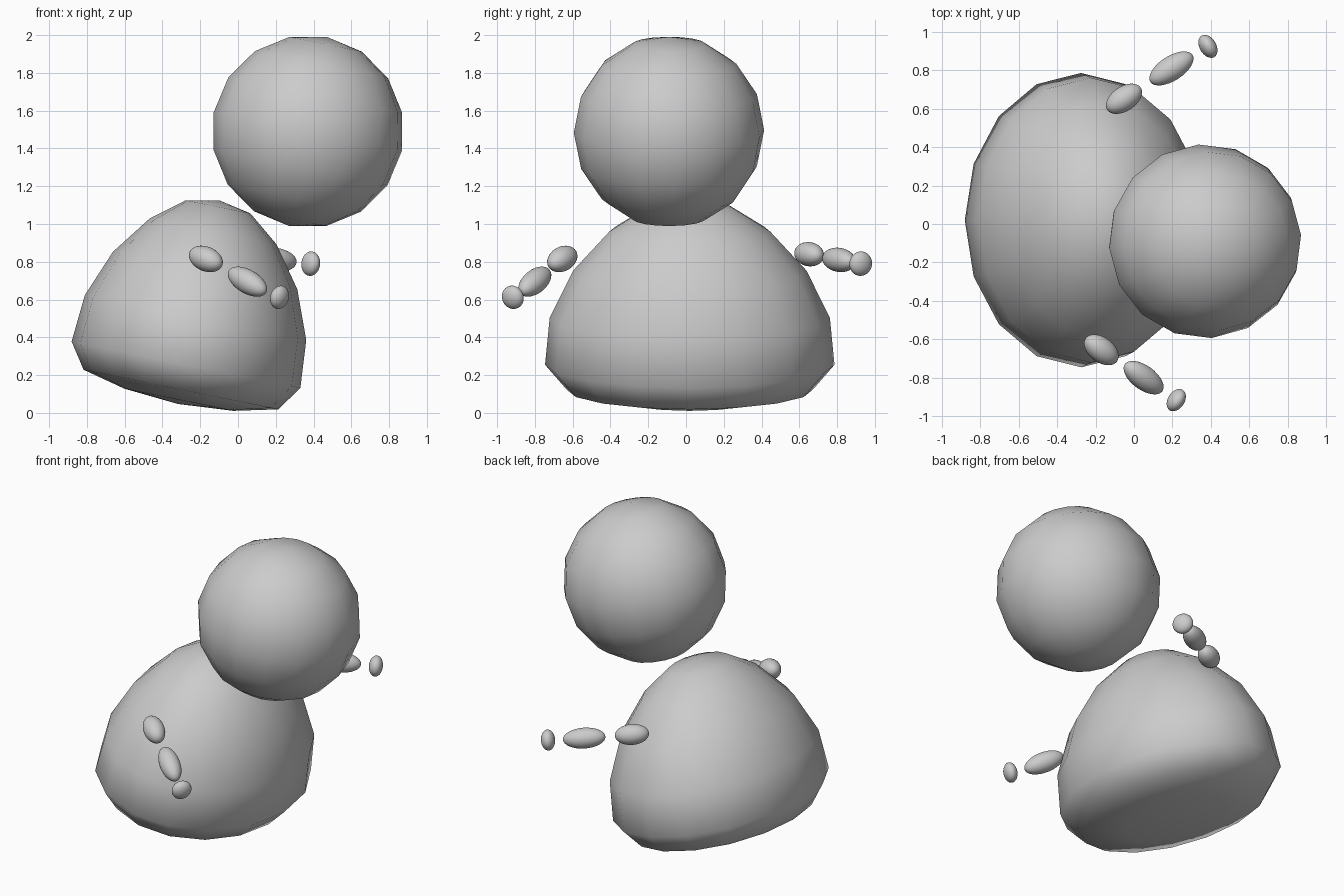
import bpy, math
from mathutils import Vector, Matrix

if "Cube" in bpy.data.objects:
    bpy.data.objects.remove(bpy.data.objects["Cube"])

TILT = Matrix.Rotation(math.radians(11.5), 4, 'Y')


def ball(name, centre, scale, rot, segments, rings, profile=None):
    """Smooth ellipsoid; an optional (radius, height) profile reshapes its rings."""
    bpy.ops.mesh.primitive_uv_sphere_add(segments=segments, ring_count=rings, radius=1)
    ob = bpy.context.object
    ob.name = ob.data.name = name
    if profile:
        for v in ob.data.vertices:
            ring = round(math.acos(max(-1, min(1, v.co.z))) / math.pi * rings)
            r, h = profile[ring]
            d = v.co.xy.normalized() if r else Vector((0, 0))
            v.co = (d.x * r, d.y * r, h)
    ob.data.transform(rot @ Matrix.Diagonal((*scale, 1)))
    ob.location = centre
    bpy.ops.object.shade_smooth()
    return ob


def along(axis):
    """Rotation turning local z onto the given axis."""
    return Vector(axis).to_track_quat('Z', 'Y').to_matrix().to_4x4()


# Leaning dome-shaped body, wider from front to back
body_profile = [(0, .645), (.175, .61), (.343, .477), (.498, .266), (.598, .012),
                (.618, -.243), (.526, -.377), (.295, -.432), (0, -.455)]
ball("body", (-.227, .02, .493), (1, 1.24, 1), TILT, 16, 8, body_profile)

# Round head, floating ahead of the body
ball("head", (.37, -.09, 1.49), (.51, .505, .51),
     TILT @ Matrix.Rotation(math.radians(4), 4, 'Z'), 16, 8)

# Arms: stretched upper and lower segments, flattened hands
# (name, centre, thickness, length, axis)
arm_parts = [
    ("right_upper_arm", (-.17, -.655, .815), .065, .105, (.75, -.57, -.32)),
    ("right_forearm", (.05, -.80, .695), .063, .13, (.73, -.53, -.43)),
    ("right_hand", (.22, -.917, .612), .063, .042, (.81, -.53, -.25)),
    ("left_upper_arm", (-.052, .652, .84), .064, .105, (.82, .55, -.1)),
    ("left_forearm", (.195, .81, .81), .064, .131, (.84, .54, -.1)),
    ("left_hand", (.385, .925, .79), .065, .043, (.86, .51, -.1)),
]
for name, centre, thick, length, axis in arm_parts:
    ball(name, centre, (thick, thick, length), along(axis), 32, 16)
